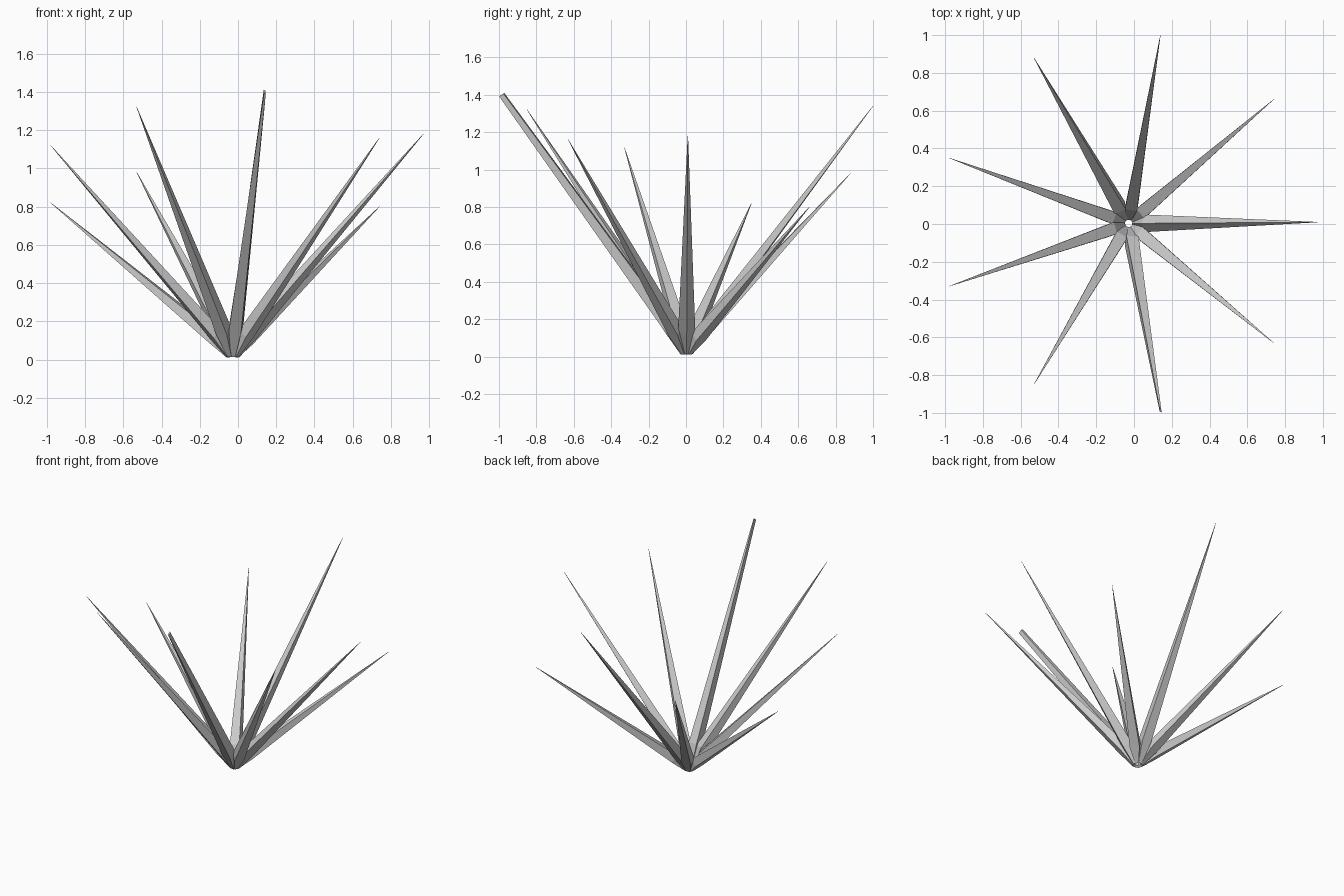
import bpy, bmesh
from math import radians, cos, sin
from mathutils import Vector

if "Cube" in bpy.data.objects:
    bpy.data.objects.remove(bpy.data.objects["Cube"])

# tip x, tip y, tip z, roll (degrees)
TIPS = [
    (0.97, 0.01, 1.18, 0), (0.74, 0.66, 0.80, 45), (0.14, 1.00, 1.34, 45),
    (-0.53, 0.88, 0.98, 30), (-0.98, 0.35, 0.82, 45), (-0.98, -0.33, 1.12, 45),
    (-0.53, -0.85, 1.32, 45), (0.14, -0.985, 1.40, 30), (0.74, -0.63, 1.16, 45),
]
CENTRE = Vector((-0.028, 0.003, 0.018))


def spike(name, tip, roll, blunt):
    """Four-sided spike: small root, belly on the inner side, long taper to the tip."""
    tip = Vector(tip)
    out = Vector((tip.x - CENTRE.x, tip.y - CENTRE.y, 0)).normalized()
    root = CENTRE + out * 0.025
    axis = (tip - root).normalized()
    side = Vector((0, 0, 1)).cross(out)
    up = axis.cross(side)
    belly = root + (tip - root) * 0.09 + up * 0.024
    tip_thin, tip_deep = (0.006, 0.02) if blunt else (0.001, 0.001)
    bm = bmesh.new()
    rings = []
    for c, w, d in ((root, 0.016, 0.012), (belly, 0.046, 0.042), (tip, tip_thin, tip_deep)):
        ring = []
        for k in range(4):
            a = radians(roll + 90 * k)
            ring.append(bm.verts.new(c + side * cos(a) * w + up * sin(a) * d))
        rings.append(ring)
    for lo, hi in zip(rings, rings[1:]):
        for k in range(4):
            j = (k + 1) % 4
            bm.faces.new((lo[k], lo[j], hi[j], hi[k]))
    bm.faces.new(rings[0])
    bm.faces.new(rings[-1])
    bmesh.ops.recalc_face_normals(bm, faces=bm.faces)
    me = bpy.data.meshes.new(name)
    bm.to_mesh(me)
    bm.free()
    bpy.context.collection.objects.link(bpy.data.objects.new(name, me))


# fan of nine spiky leaves, one with a clipped tip
for i, (x, y, z, roll) in enumerate(TIPS):
    spike(f"leaf_spike_{i + 1}", (x, y, z), roll, i == 7)
